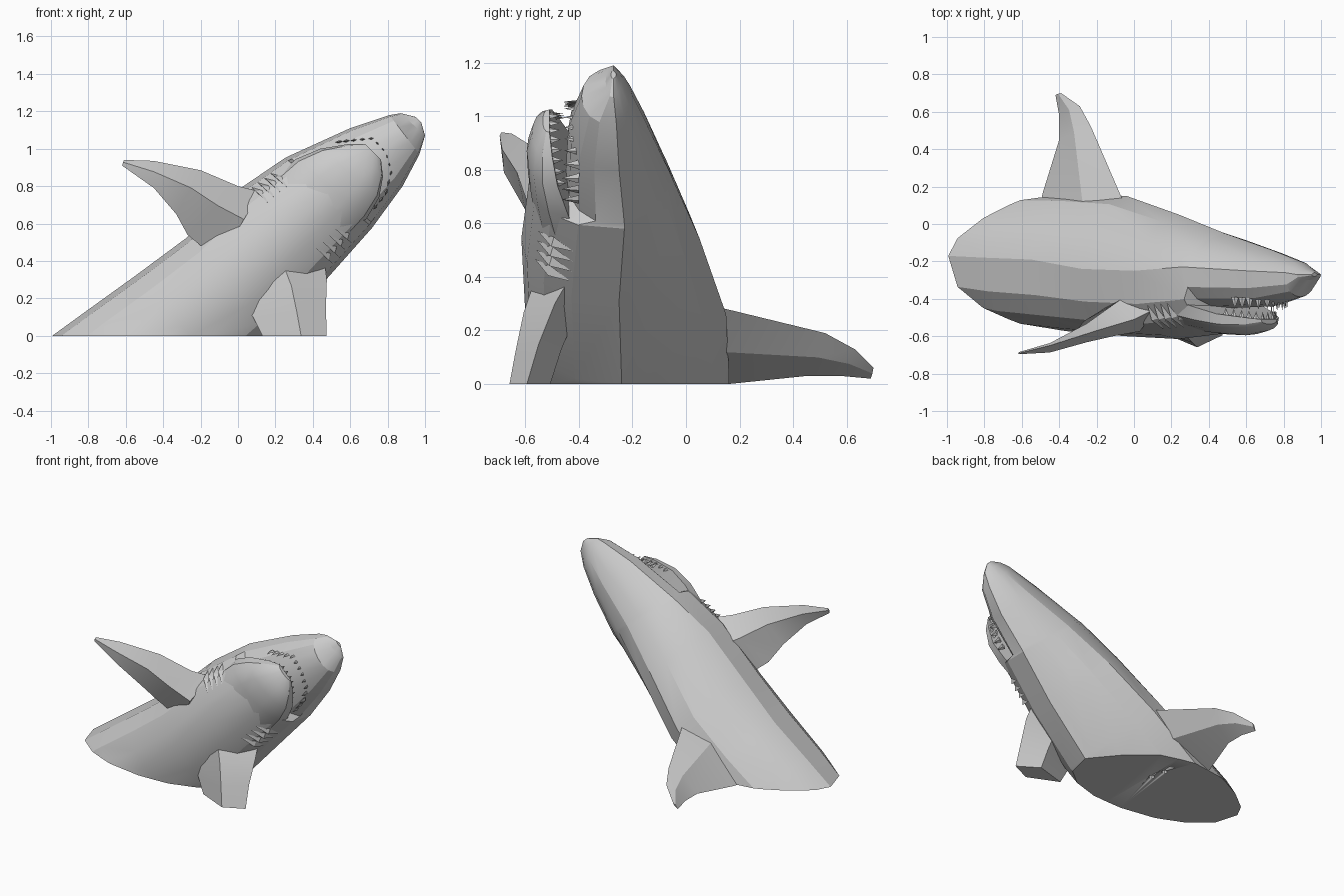
import bpy, bmesh, math
from mathutils import Vector

cube = bpy.data.objects.get("Cube")
if cube:
    bpy.data.objects.remove(cube)

grey = bpy.data.materials.new("stone grey")
grey.use_nodes = True
COLOUR = (0.6, 0.6, 0.6, 1)
grey.diffuse_color = COLOUR
grey.node_tree.nodes["Principled BSDF"].inputs["Base Color"].default_value = COLOUR


def finish(name, bm, cut=True, angle=22):
    """Trim at the ground, close the cut and make the object."""
    if cut:
        geom = bm.verts[:] + bm.edges[:] + bm.faces[:]
        bmesh.ops.bisect_plane(bm, geom=geom, plane_co=(0, 0, 0),
                               plane_no=(0, 0, -1), clear_outer=True)
        bmesh.ops.remove_doubles(bm, verts=bm.verts, dist=.0005)
        rim = [e for e in bm.edges if len(e.link_faces) == 1]
        if rim:
            bmesh.ops.triangle_fill(bm, edges=rim, use_beauty=True,
                                    normal=(0, 0, -1))
    bmesh.ops.recalc_face_normals(bm, faces=bm.faces)
    mesh = bpy.data.meshes.new(name)
    bm.to_mesh(mesh)
    bm.free()
    mesh.materials.append(grey)
    ob = bpy.data.objects.new(name, mesh)
    bpy.context.collection.objects.link(ob)
    bpy.context.view_layer.objects.active = ob
    ob.select_set(True)
    bpy.ops.object.shade_smooth_by_angle(angle=math.radians(angle))
    ob.select_set(False)
    return ob


def loft(name, rings, **kw):
    """Skin a list of equal rings and cap both ends."""
    bm = bmesh.new()
    loops = [[bm.verts.new(p) for p in ring] for ring in rings]
    n = len(loops[0])
    for a, b in zip(loops, loops[1:]):
        for i in range(n):
            j = (i + 1) % n
            bm.faces.new((a[i], a[j], b[j], b[i]))
    bm.faces.new(loops[0])
    bm.faces.new(loops[-1])
    return finish(name, bm, **kw)


def hull(name, points, **kw):
    bm = bmesh.new()
    for p in points:
        bm.verts.new(p)
    bmesh.ops.convex_hull(bm, input=bm.verts)
    return finish(name, bm, **kw)


def fin(name, lead, trail, thick, side):
    """Blade with a sharp leading and trailing edge."""
    rings = []
    for a, b, t in zip(lead, trail, thick):
        a, b = Vector(a), Vector(b)
        mid, off = a.lerp(b, 0.4), Vector(side) * t
        rings.append((a, mid + off, b, mid - off))
    loft(name, rings, angle=30)


# Body: left edge x z, right edge x z, then edge, back and belly depth
SECTIONS = [
    (-1.25, -.18, -.75, -.75, -.17, .00, -.37),
    (-1.00, -.005, -.50, -.60, -.17, .11, -.50),
    (-.80, .14, -.30, -.40, -.18, .16, -.55),
    (-.55, .32, -.05, -.22, -.19, .16, -.58),
    (-.28, .52, .20, .00, -.24, .15, -.60),
    (.00, .78, .48, .31, -.25, .05, -.615),
    (.25, .95, .72, .58, -.23, -.05, -.585),
    (.27, .96, .73, .595, -.23, -.055, -.45),
    (.60, 1.11, .88, .80, -.25, -.14, -.44),
    (.81, 1.18, .97, .97, -.26, -.20, -.39),
    (.87, 1.19, 1.00, 1.07, -.27, -.24, -.30),
    (.95, 1.17, .98, 1.14, -.27, -.26, -.28),
]


def skin(s, ang):
    """Point on the body at a section number and an angle."""
    i = min(int(s), len(SECTIONS) - 2)
    f = s - i
    lx, lz, rx, rz, edge, back, belly = (
        a + (b - a) * f for a, b in zip(SECTIONS[i], SECTIONS[i + 1]))
    u, h = 0.5 + 0.5 * math.cos(ang), math.sin(ang)
    if h > 0:
        # The back is a ridge, flatter on the right-hand edge
        power = 2.2 if u > .5 else 1 + .13 * s
        y = edge + (back - edge) * h ** power
    else:
        y = edge + (belly - edge) * (-h) ** 0.75
    return Vector((lx + (rx - lx) * u, y, lz + (rz - lz) * u))


body = loft("body", [[skin(i, math.tau * k / 16) for k in range(16)]
                     for i in range(len(SECTIONS))])

# Two mounting holes under the base
for k, (x, y) in enumerate([(-.27, -.15), (-.29, -.05)]):
    bm = bmesh.new()
    bmesh.ops.create_cone(bm, cap_ends=True, segments=16, radius1=.018,
                          radius2=.018, depth=.1)
    bmesh.ops.translate(bm, verts=bm.verts, vec=(x, y, 0))
    cutter = finish("hole_cutter_%d" % (k + 1), bm, cut=False)
    cutter.hide_render = True
    cutter.hide_set(True)
    mod = body.modifiers.new("hole", 'BOOLEAN')
    mod.operation, mod.object = 'DIFFERENCE', cutter

# Lower jaw: left x z, right x z, lip and belly depth
JAW = [
    (.20, .85, .60, .53, -.40, -.575),
    (.31, .945, .69, .63, -.44, -.59),
    (.44, 1.00, .755, .74, -.48, -.595),
    (.59, 1.025, .775, .85, -.50, -.575),
    (.68, 1.025, .765, .94, -.51, -.535),
]
jaw_rings = []
for lx, lz, rx, rz, lip, belly in JAW:
    ring = []
    for k in range(9):
        a = math.pi * k / 8
        u = .5 + .5 * math.cos(a)
        y = lip + (belly - lip) * max(math.sin(a), 0) ** .75
        ring.append((lx + (rx - lx) * u, y, lz + (rz - lz) * u))
    jaw_rings.append(ring)
loft("lower_jaw", jaw_rings, angle=28)


# Teeth along both lips
def teeth(name, path, count, base_y, tip_y):
    path = [Vector(p) for p in path]
    bm = bmesh.new()
    for k in range(count):
        s = (k + 0.5) / count * (len(path) - 1)
        i = int(s)
        c = path[i].lerp(path[i + 1], s - i)
        t = (path[i + 1] - path[i]).normalized() * .02
        n = Vector((-t.z, 0, t.x)) * .4
        ring = [bm.verts.new(c + d + Vector((0, base_y, 0)))
                for d in (t, n, -t, -n)]
        tip = bm.verts.new(c + Vector((0, tip_y, 0)))
        for j in range(4):
            bm.faces.new((ring[j], ring[(j + 1) % 4], tip))
        bm.faces.new(ring)
    finish(name, bm, cut=False, angle=10)


teeth("lower_teeth", [(.47, -.485, .99), (.58, -.50, 1.01), (.68, -.51, 1.01),
                      (.75, -.51, .94), (.76, -.50, .84), (.73, -.48, .73)],
      13, -.01, .04)
teeth("upper_teeth", [(.52, -.42, 1.035), (.61, -.425, 1.045), (.72, -.42, 1.055),
                      (.79, -.42, .98), (.82, -.42, .88), (.79, -.43, .76),
                      (.72, -.43, .67)], 14, .03, -.035)

# Gill slits: thin raised flaps on both flanks
for flank, side, angles in (("right", 1, (-1.0, -.7, -.42)),
                            ("left", -1, (-2.14, -2.44, -2.72))):
    for k in range(4):
        s = 5.2 + k * .14
        out = Vector((.012 * side, -.008, -.012 * side))
        a, m, b = (skin(s, g) for g in angles)
        hull("%s_gill_%d" % (flank, k + 1),
             [a, b, m + out, skin(s + .09, angles[1]), m - out], angle=10)

# Fins
fin("dorsal_fin",
    [(-.02, .05, .30), (-.07, .15, .28), (-.23, .52, .19), (-.29, .63, .13), (-.39, .70, .06)],
    [(-.50, .05, .00), (-.49, .16, .00), (-.40, .45, .03), (-.40, .58, .03), (-.42, .69, .02)],
    (.08, .065, .035, .02, .006), (-.65, 0, .76))
fin("raised_pectoral_fin",
    [(.12, -.45, .77), (.00, -.51, .80), (-.20, -.57, .885), (-.45, -.65, .935), (-.61, -.69, .94)],
    [(-.10, -.46, .40), (-.27, -.52, .54), (-.33, -.60, .65), (-.45, -.68, .79), (-.62, -.69, .91)],
    (.12, .085, .05, .025, .006), (0, 1, 0))
fin("lowered_pectoral_fin",
    [(.46, -.42, .42), (.475, -.49, .30), (.47, -.55, .15), (.475, -.60, -.02)],
    [(-.10, -.50, .36), (.00, -.53, .22), (.08, -.55, .10), (.14, -.57, -.02)],
    (.11, .10, .085, .075), (0, 1, 0))
